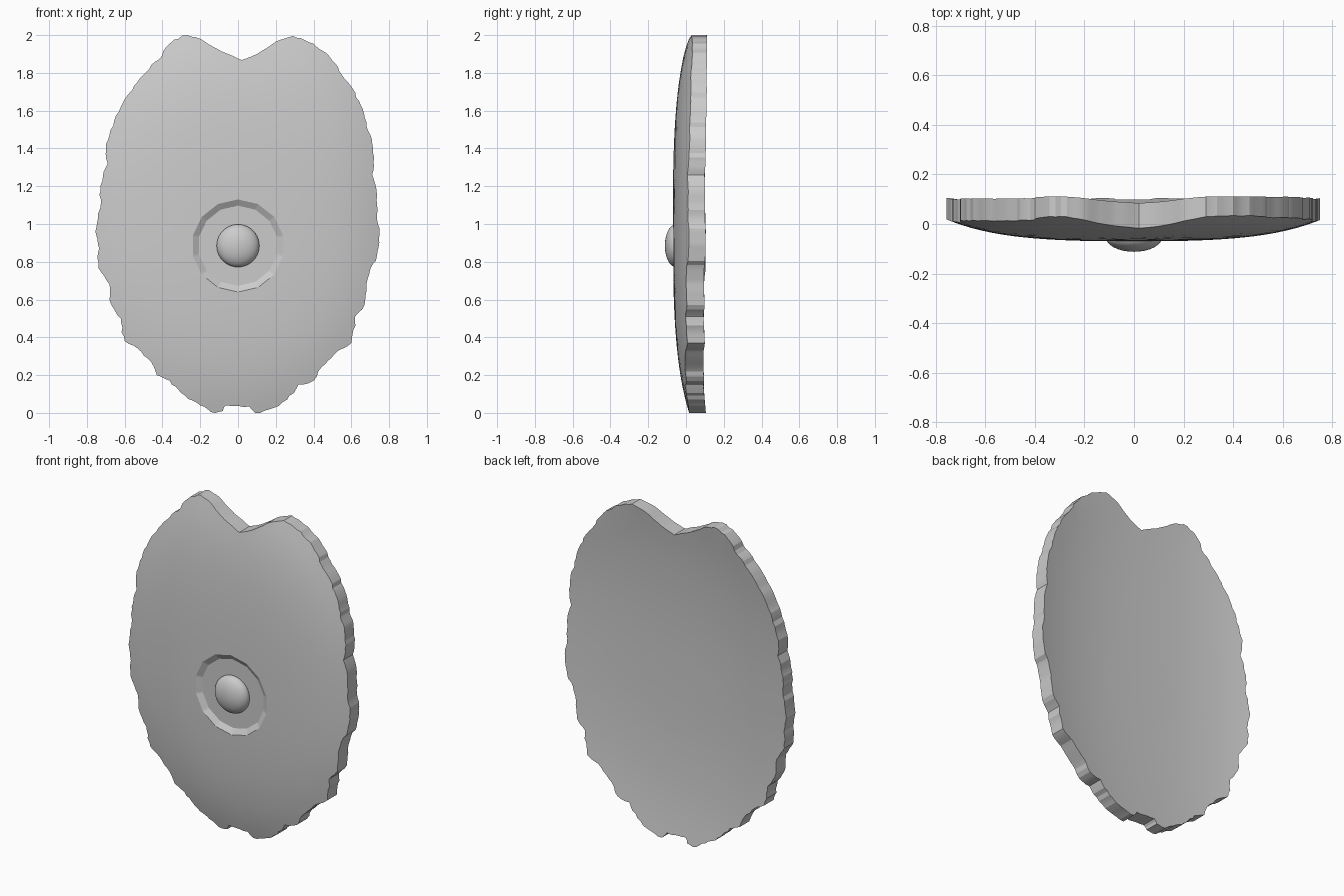
import bpy, bmesh, math, random
from mathutils import Vector

if "Cube" in bpy.data.objects:
    bpy.data.objects.remove(bpy.data.objects["Cube"])
random.seed(4)

grey = bpy.data.materials.new("worn grey")
grey.diffuse_color = (0.6, 0.6, 0.6, 1)
grey.use_nodes = True
grey.node_tree.nodes["Principled BSDF"].inputs["Base Color"].default_value = grey.diffuse_color

CZ = 0.885          # height of the boss
SIDES = 14          # facets of the recess

# Ragged outline (x, z), clockwise from the notch
OUTLINE = [
    (0.02, 1.868), (0.1, 1.9), (0.2, 1.965), (0.29, 1.995), (0.4, 1.955), (0.5, 1.865),
    (0.55, 1.79), (0.65, 1.63), (0.69, 1.49), (0.715, 1.4), (0.71, 1.26), (0.73, 1.2),
    (0.735, 1.05), (0.75, 0.95), (0.735, 0.83), (0.7, 0.76), (0.68, 0.68), (0.67, 0.57),
    (0.62, 0.51), (0.6, 0.37), (0.53, 0.33), (0.44, 0.24), (0.4, 0.17), (0.32, 0.15),
    (0.26, 0.07), (0.17, 0.02), (0.09, 0.0), (0.06, 0.035), (-0.065, 0.04), (-0.08, 0.01),
    (-0.12, 0.0), (-0.2, 0.04), (-0.3, 0.105), (-0.36, 0.17), (-0.43, 0.2), (-0.46, 0.27),
    (-0.53, 0.34), (-0.6, 0.38), (-0.62, 0.5), (-0.67, 0.57), (-0.68, 0.68), (-0.74, 0.77),
    (-0.735, 0.87), (-0.755, 0.96), (-0.73, 1.08), (-0.715, 1.25), (-0.69, 1.32),
    (-0.7, 1.42), (-0.66, 1.52), (-0.62, 1.62), (-0.56, 1.71), (-0.49, 1.8), (-0.42, 1.87),
    (-0.34, 1.975), (-0.27, 2.0), (-0.2, 1.98), (-0.09, 1.915)]


def chipped(points):
    """Subdivide the outline with slightly bulging, chipped edges; the notch is plainer."""
    out = []
    for i, p in enumerate(points):
        a, b = Vector(p), Vector(points[(i + 1) % len(points)])
        d = b - a
        n = Vector((-d.y, d.x)).normalized()
        notch = abs((a.x + b.x) / 2) < 0.25 and a.y > 1.5
        cuts = max(2, round(d.length / 0.025))
        for k in range(cuts):
            t = k / cuts
            off = 0.0
            if k and notch:
                off = random.uniform(-0.002, 0.002)
            elif k:
                off = 0.16 * t * (1 - t) * d.length + random.uniform(-0.006, 0.004)
            q = a + d * t + n * off
            q.y = min(max(q.y, 0.0), 2.0)
            out.append(q)
    return out


def spread(x, z):
    return abs(x / 0.75) ** 2.3 + abs(z - 1) ** 2.3


def front_y(x, z):
    s = spread(x, z)
    return -0.07 + 0.04 * s + 0.046 * s * s


def back_y(x, z):
    s = spread(x, z)
    return min(0.04 + 0.055 * s + 0.009 * s * s, 0.11)


def floor_y(z):
    return -0.047 - 0.012 * (z - CZ)


def polygon_radius(ang, r):
    """Distance to the edge of a regular polygon (one corner straight up)."""
    step = 2 * math.pi / SIDES
    return r * math.cos(step / 2) / math.cos((ang - math.pi / 2) % step - step / 2)


def finish(bm, name, angle):
    bmesh.ops.recalc_face_normals(bm, faces=bm.faces)
    mesh = bpy.data.meshes.new(name)
    bm.to_mesh(mesh)
    bm.free()
    mesh.materials.append(grey)
    ob = bpy.data.objects.new(name, mesh)
    bpy.context.collection.objects.link(ob)
    bpy.ops.object.select_all(action='DESELECT')
    ob.select_set(True)
    bpy.context.view_layer.objects.active = ob
    bpy.ops.object.shade_smooth_by_angle(angle=math.radians(angle))
    return ob


# Shield body: domed front with a faceted recess, chipped rim, shallow concave back
bm = bmesh.new()
rim = chipped(OUTLINE)
N = len(rim)
STEPS = 12
loops = []

# directions from the boss, snapped so that every recess corner gets a vertex
angles = [math.atan2(p.y - CZ, p.x) for p in rim]
for k in range(SIDES):
    c = math.pi / 2 + 2 * math.pi * k / SIDES
    i = min(range(N), key=lambda n: abs(math.remainder(angles[n] - c, 2 * math.pi)))
    angles[i] = c


def recess(r):
    return [Vector((math.cos(a), math.sin(a))) * polygon_radius(a, r) + Vector((0, CZ))
            for a in angles]


def add_loop(pts):
    loops.append([bm.verts.new(p) for p in pts])


add_loop([(p.x, floor_y(p.y), p.y) for p in recess(0.212)])
inner = recess(0.245)
rings = [[a.lerp(b, s / STEPS) for a, b in zip(inner, rim)] for s in range(STEPS + 1)]
for ring in rings:
    add_loop([(p.x, front_y(p.x, p.y), p.y) for p in ring])
for ring in reversed(rings):
    add_loop([(p.x, back_y(p.x, p.y), p.y) for p in ring])
for a, b in zip(loops, loops[1:]):
    for i in range(N):
        j = (i + 1) % N
        bm.faces.new((a[i], a[j], b[j], b[i]))
for loop, y in ((loops[0], floor_y(CZ)), (loops[-1], back_y(0, CZ))):
    c = bm.verts.new((0, y, CZ))
    for i in range(N):
        bm.faces.new((loop[i], loop[(i + 1) % N], c))
finish(bm, "shield_body", 17)

# Rounded boss in the recess
bm = bmesh.new()
bmesh.ops.create_uvsphere(bm, u_segments=32, v_segments=20, radius=1)
bmesh.ops.scale(bm, vec=(0.113, 0.058, 0.113), verts=bm.verts)
bmesh.ops.translate(bm, vec=(0, -0.054, CZ), verts=bm.verts)
finish(bm, "boss", 60)
